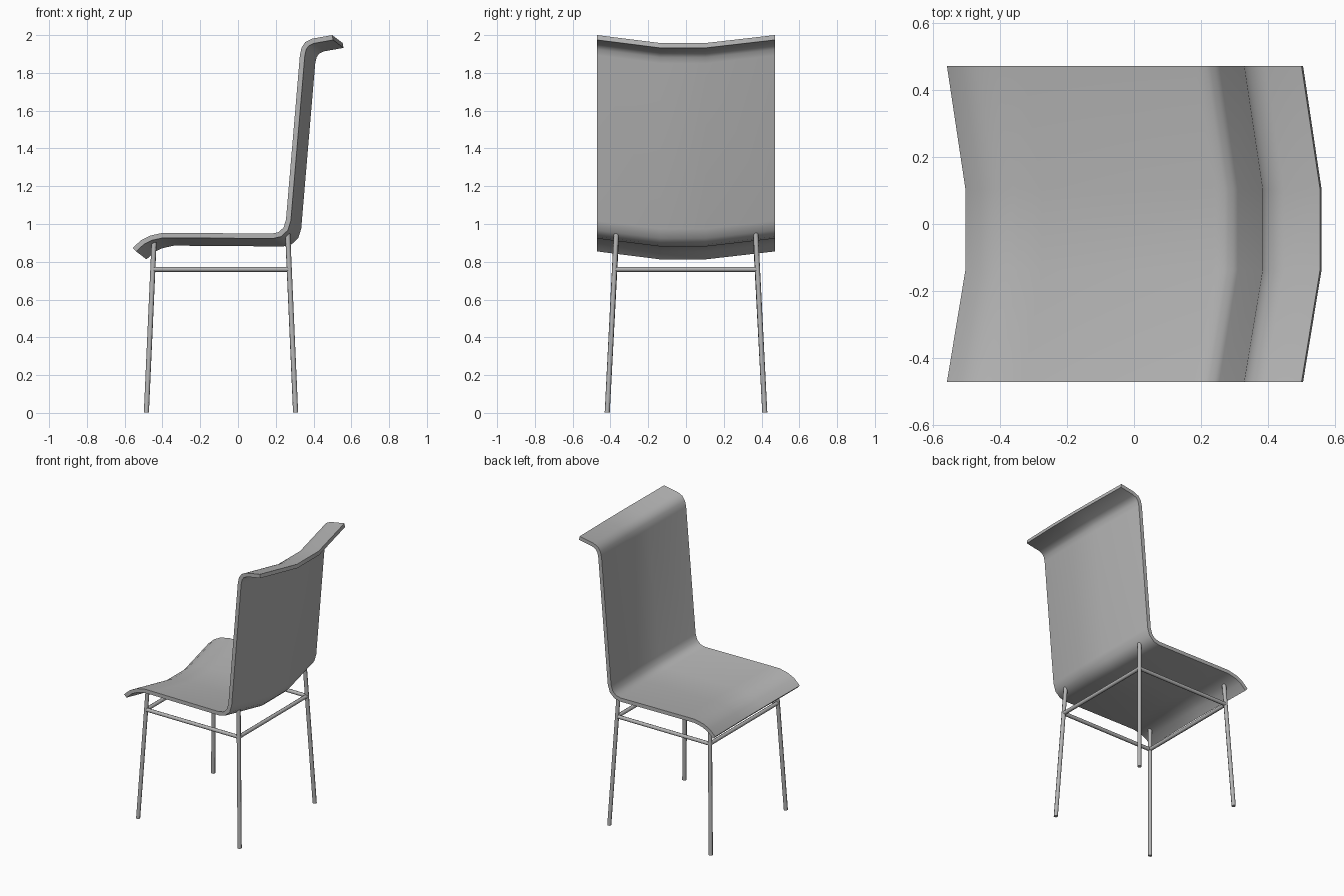
import bpy, bmesh, math
from mathutils import Vector

if "Cube" in bpy.data.objects:
    bpy.data.objects.remove(bpy.data.objects["Cube"])

grey = bpy.data.materials.new("mid grey")
grey.diffuse_color = (0.46, 0.46, 0.46, 1)
grey.use_nodes = True
grey.node_tree.nodes["Principled BSDF"].inputs["Base Color"].default_value = grey.diffuse_color


def finish(ob, angle):
    ob.data.materials.append(grey)
    bpy.ops.object.select_all(action='DESELECT')
    ob.select_set(True)
    bpy.context.view_layer.objects.active = ob
    bpy.ops.object.shade_smooth_by_angle(angle=math.radians(angle))


# Shell: one side profile (x, z) from seat lip to top lip, thickened to the rear
upper = [Vector(p) for p in [
    (-0.557, 0.874), (-0.512, 0.915), (-0.466, 0.938), (-0.40, 0.953),
    (-0.33, 0.953), (0.18, 0.949), (0.215, 0.957), (0.241, 0.981),
    (0.254, 1.022), (0.328, 1.896), (0.337, 1.935), (0.357, 1.964),
    (0.392, 1.981), (0.499, 2.0)]]
THICK = 0.026
n = len(upper)
lower = []
for i, p in enumerate(upper):
    a = (p - upper[max(i - 1, 0)]) if i > 0 else upper[1] - p
    b = (upper[i + 1] - p) if i < n - 1 else a
    a, b = a.normalized(), b.normalized()
    t = (a + b).normalized()
    lower.append(p + Vector((t.y, -t.x)) * THICK / t.dot(a))
ring = upper + lower[::-1]

# The profile is swept sideways; the middle sits further back and lower
stations = [(-0.47, 0), (-0.137, 1), (0.104, 1), (0.47, 0)]
bm = bmesh.new()
rows = [[bm.verts.new((p.x + 0.055 * s, y, p.y - 0.042 * s)) for p in ring]
        for y, s in stations]
m = len(ring)
for r0, r1 in zip(rows, rows[1:]):
    for i in range(m):
        j = (i + 1) % m
        bm.faces.new((r0[i], r0[j], r1[j], r1[i]))
for r in (rows[0], rows[-1]):
    for i in range(n - 1):
        bm.faces.new((r[i], r[i + 1], r[m - 2 - i], r[m - 1 - i]))
bmesh.ops.recalc_face_normals(bm, faces=bm.faces)
me = bpy.data.meshes.new("seat_shell")
bm.to_mesh(me)
bm.free()
shell = bpy.data.objects.new("seat_shell", me)
bpy.context.collection.objects.link(shell)
finish(shell, 40)


def rod(name, a, b, r=0.0135):
    a, b = Vector(a), Vector(b)
    d = b - a
    bpy.ops.mesh.primitive_cylinder_add(vertices=8, radius=r, depth=d.length,
                                        location=(a + b) / 2)
    ob = bpy.context.object
    ob.name = name
    ob.rotation_euler = d.to_track_quat('Z', 'Y').to_euler()
    finish(ob, 50)


# Splayed legs
for side, sy in (("right", -1), ("left", 1)):
    rod("front_leg_" + side, (-0.485, sy * 0.417, 0.002), (-0.444, sy * 0.369, 0.912))
    rod("back_leg_" + side, (0.305, sy * 0.417, 0.002), (0.263, sy * 0.369, 0.951))

# Rectangle of stretchers under the seat
X0, X1, Y, Z = -0.45, 0.271, 0.378, 0.76
for side, sy in (("right", -1), ("left", 1)):
    rod("side_stretcher_" + side, (X0, sy * Y, Z), (X1, sy * Y, Z), 0.013)
rod("front_stretcher", (X0, -Y, Z), (X0, Y, Z), 0.013)
rod("back_stretcher", (X1, -Y, Z), (X1, Y, Z), 0.013)
